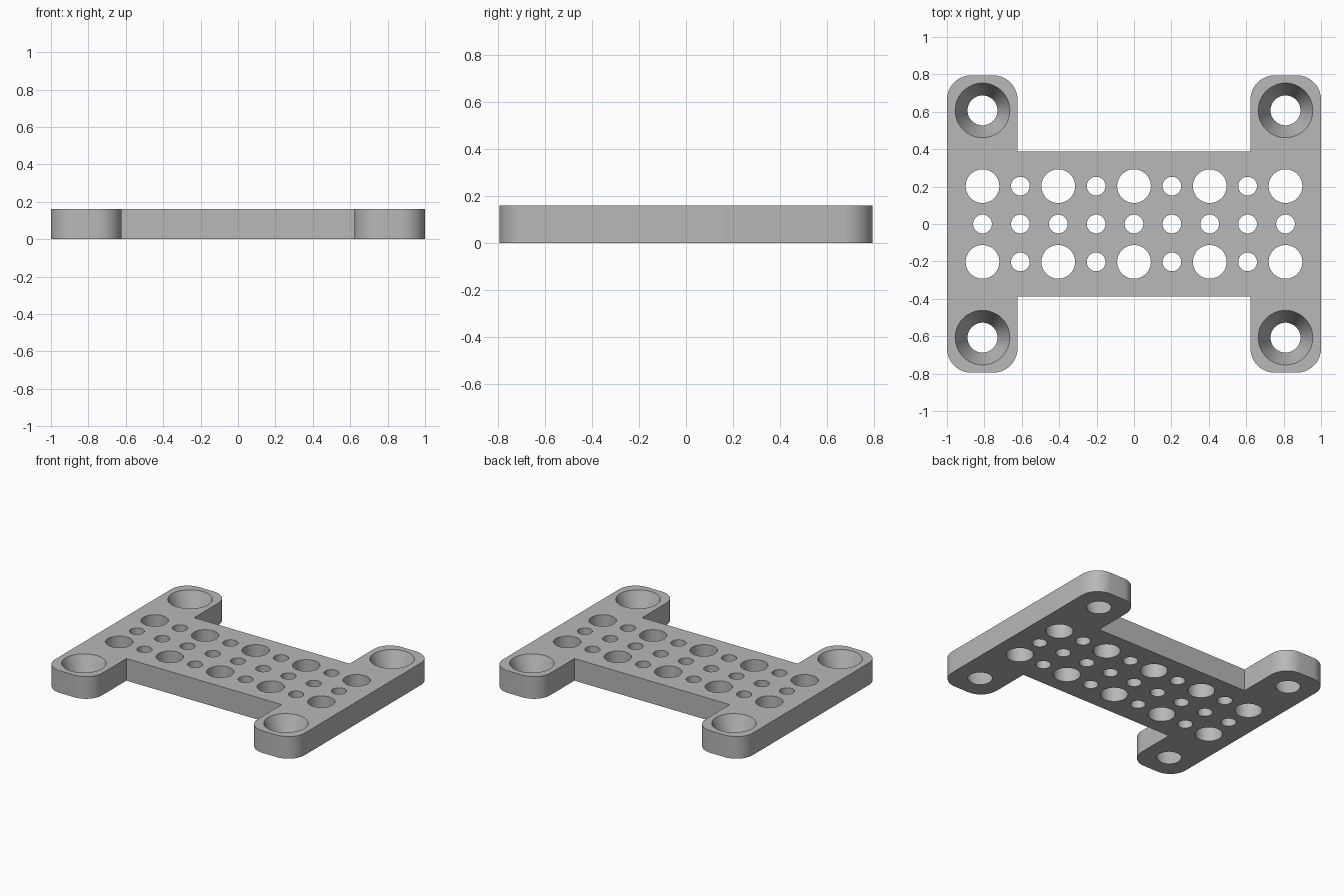
import bpy, bmesh, math
from mathutils import Matrix

if "Cube" in bpy.data.objects:
    bpy.data.objects.remove(bpy.data.objects["Cube"], do_unlink=True)

THICK = 0.16
HALF_X, HALF_Y = 1.0, 0.795
ARM_X, BAR_Y = 0.623, 0.388      # inner edge of the arms, edge of the middle bar
STEP = 0.2025                    # hole spacing
CLEAR = 0.02                     # cutter overshoot

grey = bpy.data.materials.new("plain_grey")
grey.use_nodes = True
colour = (0.48, 0.48, 0.48, 1)
grey.diffuse_color = colour
bsdf = next(n for n in grey.node_tree.nodes if n.type == 'BSDF_PRINCIPLED')
bsdf.inputs["Base Color"].default_value = colour


def make_object(name, bm):
    bmesh.ops.recalc_face_normals(bm, faces=bm.faces)
    mesh = bpy.data.meshes.new(name)
    bm.to_mesh(mesh)
    bm.free()
    mesh.materials.append(grey)
    obj = bpy.data.objects.new(name, mesh)
    bpy.context.collection.objects.link(obj)
    return obj


# H-shaped plate: one quarter outline, turned into the other quarters
quarter = [(HALF_X, HALF_Y), (ARM_X, HALF_Y), (ARM_X, BAR_Y)]
left = quarter + [(x, -y) for x, y in reversed(quarter)]
right = [(-x, -y) for x, y in left]
outline = quarter + [(-x, y) for x, y in reversed(quarter)] \
    + [(-x, -y) for x, y in quarter] + [(x, -y) for x, y in reversed(quarter)]
bm = bmesh.new()
base = bm.faces.new([bm.verts.new((x, y, 0)) for x, y in outline])
top = bmesh.ops.extrude_face_region(bm, geom=[base])["geom"]
bmesh.ops.translate(bm, vec=(0, 0, THICK),
                    verts=[v for v in top if isinstance(v, bmesh.types.BMVert)])

# Round the outer corners of the arms
corners = [e for e in bm.edges
           if abs(e.verts[0].co.z - e.verts[1].co.z) > 0.1
           and abs(e.verts[0].co.y) > HALF_Y - 0.01]
bmesh.ops.bevel(bm, geom=corners, offset=0.13, segments=10, profile=0.5,
                affect='EDGES')
plate = make_object("mounting_plate", bm)

# All holes in one cutter
holes = bmesh.new()


def add_hole(x, y, r_low, r_high):
    slope = (r_high - r_low) / THICK * CLEAR
    bmesh.ops.create_cone(holes, cap_ends=True, segments=48,
                          radius1=r_low - slope, radius2=r_high + slope,
                          depth=THICK + 2 * CLEAR,
                          matrix=Matrix.Translation((x, y, THICK / 2)))


# Grid of large and small through holes
for col in range(-4, 5):
    for row in (-1, 0, 1):
        r = 0.09 if row and col % 2 == 0 else 0.05
        add_hole(col * STEP, row * STEP, r, r)

# Tapered screw holes in the arms
for sx in (-1, 1):
    for sy in (-1, 1):
        add_hole(sx * 4 * STEP, sy * 3 * STEP, 0.08, 0.146)

cutter = make_object("hole_cutter", holes)
cutter.hide_render = True

mod = plate.modifiers.new("holes", 'BOOLEAN')
mod.operation = 'DIFFERENCE'
mod.solver = 'EXACT'
mod.object = cutter

bpy.ops.object.select_all(action='DESELECT')
plate.select_set(True)
bpy.context.view_layer.objects.active = plate
bpy.ops.object.modifier_apply(modifier=mod.name)
bpy.data.objects.remove(cutter, do_unlink=True)
bpy.ops.object.shade_smooth_by_angle(angle=math.radians(30))
